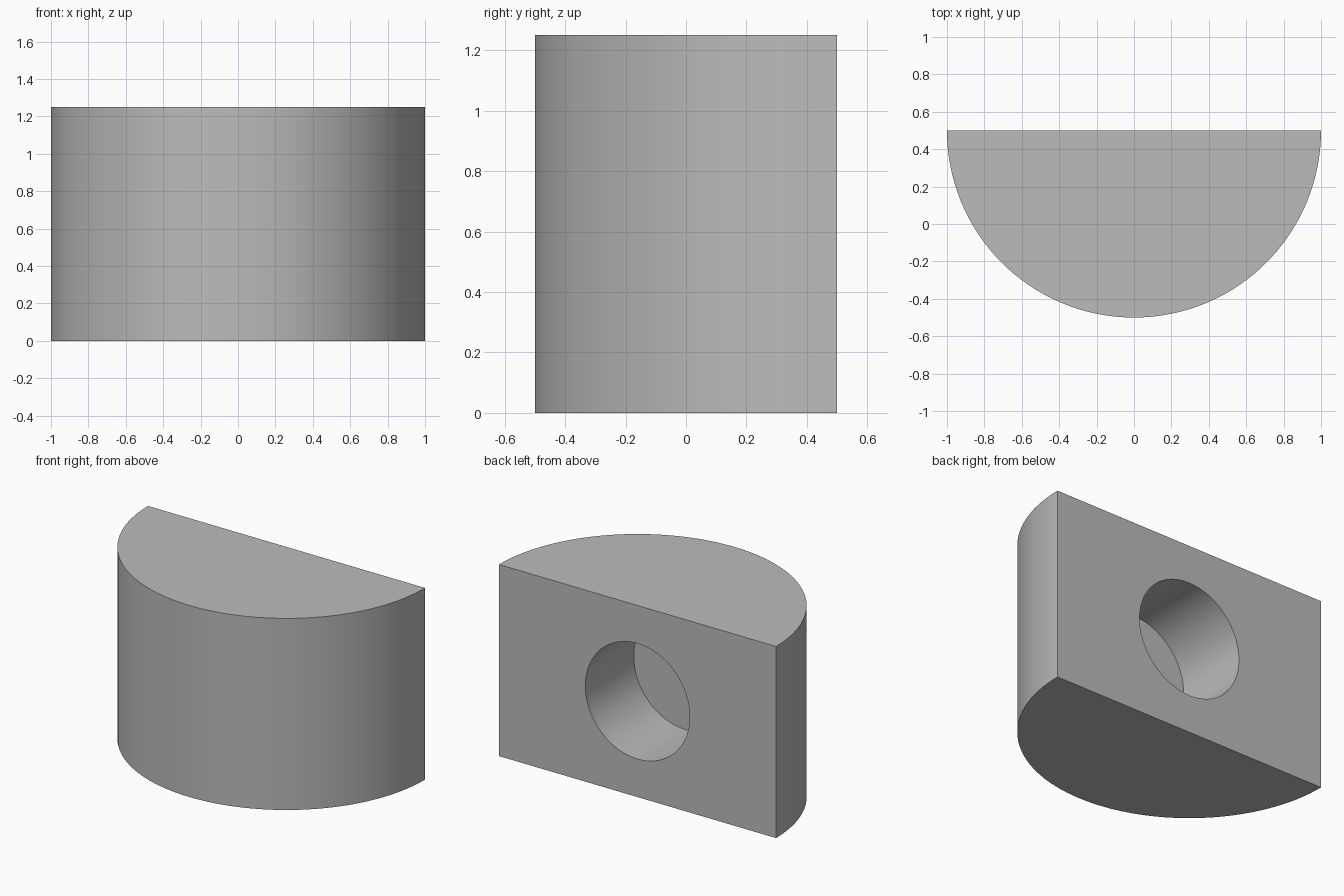
import bpy, bmesh, math
from mathutils import Matrix

if "Cube" in bpy.data.objects:
    bpy.data.objects.remove(bpy.data.objects["Cube"], do_unlink=True)

HEIGHT, RADIUS, BACK_Y = 1.25, 1.0, 0.5
HOLE_RADIUS, HOLE_DEPTH = 0.377, 0.5
SEGMENTS = 64

grey = bpy.data.materials.new("plain_grey")
grey.use_nodes = True
colour = (0.5, 0.5, 0.5, 1)
grey.diffuse_color = colour
grey.node_tree.nodes["Principled BSDF"].inputs["Base Color"].default_value = colour


def make_object(name, bm):
    bmesh.ops.recalc_face_normals(bm, faces=bm.faces[:])
    mesh = bpy.data.meshes.new(name)
    bm.to_mesh(mesh)
    bm.free()
    mesh.materials.append(grey)
    obj = bpy.data.objects.new(name, mesh)
    bpy.context.collection.objects.link(obj)
    return obj


# Half-round block: semicircle profile raised to full height
bm = bmesh.new()
angles = [math.pi + math.pi * i / SEGMENTS for i in range(SEGMENTS + 1)]
profile = bm.faces.new([bm.verts.new((RADIUS * math.cos(a), BACK_Y + RADIUS * math.sin(a), 0))
                        for a in angles])
raised = bmesh.ops.extrude_face_region(bm, geom=[profile])["geom"]
bmesh.ops.translate(bm, vec=(0, 0, HEIGHT),
                    verts=[v for v in raised if isinstance(v, bmesh.types.BMVert)])
block = make_object("half_round_block", bm)

# Cutter for the blind round hole in the flat back
bm = bmesh.new()
bmesh.ops.create_cone(bm, cap_ends=True, segments=SEGMENTS, radius1=HOLE_RADIUS,
                      radius2=HOLE_RADIUS, depth=HOLE_DEPTH * 2,
                      matrix=Matrix.Translation((0, BACK_Y, HEIGHT / 2))
                      @ Matrix.Rotation(math.pi / 2, 4, "X"))
cutter = make_object("hole_cutter", bm)
cutter.hide_render = True

# Cut the hole, then shade the curved walls smooth
cut = block.modifiers.new("back_hole", "BOOLEAN")
cut.operation = "DIFFERENCE"
cut.solver = "EXACT"
cut.object = cutter
bpy.ops.object.select_all(action="DESELECT")
bpy.context.view_layer.objects.active = block
block.select_set(True)
bpy.ops.object.modifier_apply(modifier=cut.name)
bpy.data.objects.remove(cutter, do_unlink=True)
bpy.ops.object.shade_smooth_by_angle(angle=math.radians(30))
